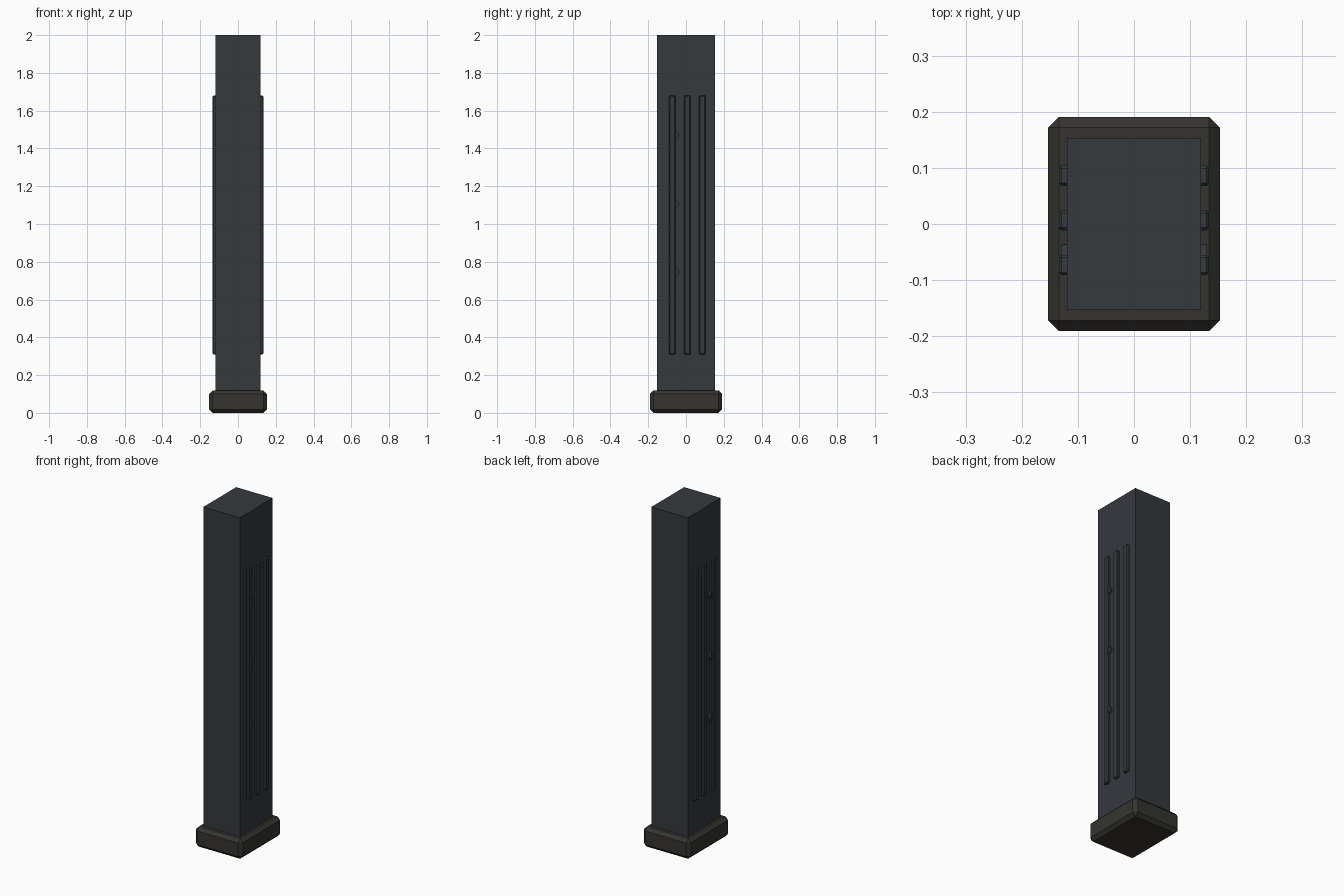
import bpy, math

if "Cube" in bpy.data.objects:
    bpy.data.objects.remove(bpy.data.objects["Cube"])

def material(name, rgb):
    m = bpy.data.materials.new(name)
    m.diffuse_color = (*rgb, 1)
    m.use_nodes = True
    m.node_tree.nodes["Principled BSDF"].inputs["Base Color"].default_value = m.diffuse_color
    return m

steel = material("dark_steel", (0.035, 0.041, 0.048))
polymer = material("dark_polymer", (0.035, 0.034, 0.029))

def finish(ob, name, mat, bevel=0):
    ob.name = name
    ob.data.materials.append(mat)
    bpy.ops.object.transform_apply(location=False, rotation=True, scale=True)
    if bevel:
        b = ob.modifiers.new("chamfer", 'BEVEL')
        b.width = bevel
        b.segments = 1
    return ob

def box(name, lo, hi, mat, bevel=0):
    bpy.ops.mesh.primitive_cube_add(size=1, location=[(a + b) / 2 for a, b in zip(lo, hi)])
    ob = bpy.context.object
    ob.scale = [b - a for a, b in zip(lo, hi)]
    return finish(ob, name, mat, bevel)

# Main tube and chamfered base plate
box("body", (-0.119, -0.153, 0.10), (0.119, 0.153, 2.0), steel)
box("base_plate", (-0.153, -0.191, 0), (0.153, 0.191, 0.119), polymer, 0.019)

for side, s in (("right", 1), ("left", -1)):
    # Raised ribs on each side
    for i, y in enumerate((-0.073, 0.0065, 0.086)):
        xs = sorted((s * 0.104, s * 0.134))
        box(f"{side}_rib_{i + 1}", (xs[0], y - 0.018, 0.31), (xs[1], y + 0.018, 1.68), steel, 0.005)
    # Round witness studs beside the rear rib
    for i, z in enumerate((0.746, 1.108, 1.47)):
        bpy.ops.mesh.primitive_cylinder_add(vertices=12, radius=0.02, depth=0.025,
                                            location=(s * 0.117, -0.056, z),
                                            rotation=(0, math.pi / 2, 0))
        finish(bpy.context.object, f"{side}_stud_{i + 1}", steel)
